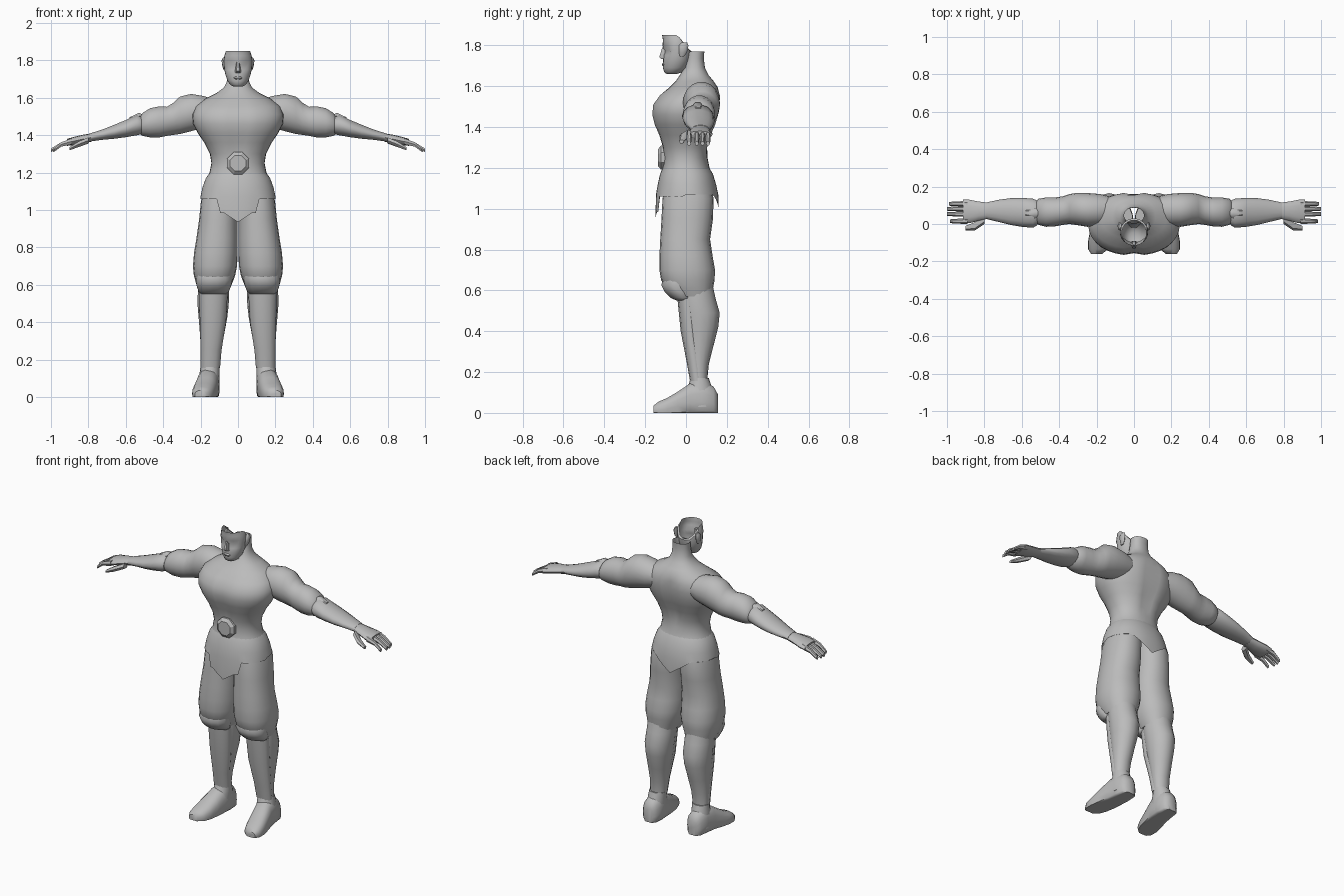
import bpy, bmesh, math
from mathutils import Vector

grey = bpy.data.materials.new("plain grey")
grey.diffuse_color = (0.5, 0.5, 0.5, 1)


def finish(bm, name, mirror=False, angle=50):
    bmesh.ops.recalc_face_normals(bm, faces=bm.faces)
    me = bpy.data.meshes.new(name)
    bm.to_mesh(me)
    bm.free()
    me.materials.append(grey)
    for p in me.polygons:
        p.use_smooth = True
    me.set_sharp_from_angle(angle=math.radians(angle))
    ob = bpy.data.objects.new(name, me)
    bpy.context.collection.objects.link(ob)
    if mirror:
        ob.modifiers.new("Mirror", 'MIRROR').use_mirror_merge = False
    return ob


def loft(name, axis, rings, n=16, mirror=False, caps=(True, True), power=1.0, warp=None):
    """Skin oval rings (t, u_low, u_high, v_low, v_high) along an axis."""
    bm = bmesh.new()
    loops = []
    for t, u0, u1, v0, v1 in rings:
        loop = []
        for i in range(n):
            a = 2 * math.pi * i / n
            c, s = math.cos(a), math.sin(a)
            u = (u0 + u1) / 2 + (u1 - u0) / 2 * math.copysign(abs(c) ** power, c)
            v = (v0 + v1) / 2 + (v1 - v0) / 2 * math.copysign(abs(s) ** power, s)
            co = {'x': (t, u, v), 'y': (u, t, v), 'z': (u, v, t)}[axis]
            loop.append(bm.verts.new(warp(Vector(co)) if warp else co))
        loops.append(loop)
    for a, b in zip(loops, loops[1:]):
        for i in range(n):
            j = (i + 1) % n
            bm.faces.new((a[i], a[j], b[j], b[i]))
    if caps[0]:
        bm.faces.new(loops[0])
    if caps[1]:
        bm.faces.new(loops[-1])
    return finish(bm, name, mirror)


def upright(rows):
    """Centred rings from (z, half_width, y_front, y_back)."""
    return [(z, -w, w, f, b) for z, w, f, b in rows]


# Torso with an open neck; a shallow groove runs down the spine and breastbone
def muscle(p):
    if 1.28 < p.z < 1.58 and abs(p.x) < 0.05:
        p.y += (0.012 if p.y < 0 else -0.014) * (1 - abs(p.x) / 0.05)
    return p


loft("torso", 'z', upright([
    (1.16, .172, -.125, .13), (1.20, .152, -.115, .115), (1.25, .142, -.11, .105),
    (1.30, .150, -.118, .11), (1.36, .180, -.135, .125), (1.41, .215, -.155, .145),
    (1.46, .24, -.168, .16), (1.51, .245, -.163, .168), (1.555, .225, -.13, .168),
    (1.595, .175, -.08, .155), (1.625, .115, -.05, .135), (1.655, .075, -.03, .11),
    (1.69, .058, -.008, .093), (1.735, .053, .0, .087), (1.77, .053, .005, .09)]),
    n=32, caps=(False, False), power=.9, warp=muscle)


# Skirt with a stepped front flap and a pointed back flap
def hem(p):
    if p.z < 1.06:
        x = abs(p.x)
        if p.y > 0:
            p.z = 1.07 - .09 * max(0, 1 - x / .13)
        elif x > .1:
            p.z = 1.06
        else:
            p.z = .985 if x > .075 else .935 + .65 * x
    return p


loft("skirt", 'z', upright([
    (1.20, .150, -.114, .114), (1.17, .172, -.127, .132), (1.12, .190, -.138, .147),
    (1.07, .201, -.147, .158), (1.0, .202, -.150, .160)]),
    n=56, caps=(False, False), power=.9, warp=hem)

# Belt buckle: bevelled octagonal disc
bm = bmesh.new()
outer = [(.064, -.10), (.064, -.122), (.045, -.137)]
loops = [[bm.verts.new((r * math.sin(k * math.pi / 4 + math.pi / 8), y,
                        1.25 + r * math.cos(k * math.pi / 4 + math.pi / 8)))
          for k in range(8)] for r, y in outer]
for a, b in zip(loops, loops[1:]):
    for i in range(8):
        bm.faces.new((a[i], a[i - 1], b[i - 1], b[i]))
bm.faces.new(loops[-1])
finish(bm, "buckle", angle=25)


# Head: open shell cut down behind the brow, with eye sockets
def skull(p):
    top = 1.85 if p.y < -.04 else max(1.77, 1.85 - 1.3 * (p.y + .04))
    p.z = min(p.z, top)
    if 1.765 < p.z < 1.785 and p.y < -.07 and .015 < abs(p.x) < .055:
        p.y += .012
    return p


loft("head", 'z', upright([
    (1.660, .025, -.095, -.045), (1.668, .040, -.106, -.02), (1.69, .056, -.113, .005),
    (1.725, .068, -.112, .02), (1.75, .073, -.110, .025), (1.775, .075, -.110, .028),
    (1.80, .076, -.115, .028), (1.825, .073, -.113, .03), (1.85, .065, -.117, .02)]),
    n=24, caps=(True, False), warp=skull)
loft("nose", 'z', upright([(1.733, .016, -.122, -.09), (1.742, .016, -.134, -.09),
                           (1.79, .008, -.118, -.09)]), n=6)
loft("lips", 'z', upright([(1.698, .018, -.115, -.09), (1.706, .026, -.119, -.09),
                           (1.714, .018, -.115, -.09)]), n=8)
loft("ear", 'z', [(1.745, .066, .075, -.03, -.01), (1.765, .066, .083, -.035, .005),
                  (1.80, .066, .088, -.035, .012), (1.815, .066, .08, -.02, .005)], n=8, mirror=True)

# Arms (rings run outward along x)
loft("upper_arm", 'x', [
    (.10, .02, .14, 1.47, 1.58), (.18, -.01, .16, 1.44, 1.61), (.25, -.015, .166, 1.42, 1.622),
    (.31, -.005, .166, 1.405, 1.608), (.345, .0, .16, 1.40, 1.575), (.38, -.005, .148, 1.395, 1.553),
    (.42, -.012, .142, 1.387, 1.555), (.47, -.015, .142, 1.387, 1.545), (.51, -.005, .135, 1.395, 1.52),
    (.53, .015, .115, 1.41, 1.49)], n=18, mirror=True)
loft("forearm", 'x', [
    (.515, -.005, .125, 1.405, 1.50), (.54, -.02, .135, 1.398, 1.51), (.60, -.015, .14, 1.388, 1.482),
    (.66, -.005, .138, 1.380, 1.457), (.72, .01, .13, 1.375, 1.433), (.79, .027, .115, 1.366, 1.41)],
    n=14, mirror=True)
loft("elbow_point", 'x', [(.50, .045, .075, 1.498, 1.507), (.53, .03, .085, 1.48, 1.522),
                          (.58, .04, .08, 1.46, 1.498)], n=6, mirror=True)
loft("palm", 'x', [(.78, .028, .114, 1.366, 1.41), (.83, .018, .12, 1.355, 1.402),
                   (.88, .004, .13, 1.345, 1.39), (.915, .006, .13, 1.343, 1.38)],
     n=12, mirror=True)
for name, y, tip in (("index_finger", .015, .985), ("middle_finger", .053, 1.0),
                     ("ring_finger", .081, 1.0), ("little_finger", .108, .99)):
    loft(name, 'x', [(.89, y - .015, y + .015, 1.348, 1.385), (.945, y - .013, y + .013, 1.337, 1.364),
                     (tip, y - .010, y + .010, 1.308, 1.330)], n=6, mirror=True)
loft("thumb", 'x', [(.80, .0, .05, 1.352, 1.39), (.85, -.034, .01, 1.335, 1.37),
                    (.90, -.034, -.01, 1.318, 1.338)], n=6, mirror=True)

# Baggy trousers, knee pads and shins
loft("trouser_leg", 'z', [
    (1.12, .005, .175, -.10, .12), (1.05, .003, .198, -.115, .135), (.95, .003, .208, -.120, .132),
    (.85, .002, .222, -.126, .118), (.77, .002, .235, -.130, .13), (.70, .005, .241, -.130, .142),
    (.65, .015, .236, -.122, .14), (.61, .03, .225, -.095, .132), (.57, .048, .212, -.055, .13)],
    n=20, mirror=True, power=.9)
loft("knee_pad", 'z', [
    (.65, .03, .222, -.115, .02), (.625, .03, .226, -.123, .03), (.59, .038, .22, -.105, .04),
    (.562, .05, .21, -.075, .04), (.55, .065, .195, -.045, .03)], n=14, mirror=True)
loft("shin", 'z', [
    (.62, .05, .212, -.03, .132), (.56, .047, .215, -.035, .145), (.49, .05, .216, -.027, .165),
    (.42, .058, .21, -.018, .158), (.33, .075, .203, -.004, .135), (.24, .09, .198, .012, .112),
    (.17, .098, .197, .025, .105), (.13, .10, .197, .03, .105)], n=16, mirror=True)
loft("shin_guard", 'z', [
    (.56, .055, .207, -.042, .06), (.40, .064, .204, -.026, .07), (.25, .088, .2, .003, .08),
    (.155, .096, .2, .02, .088)], n=12, mirror=True)


# Boots: heel-to-toe foot with flat sole, plus ankle collar
def sole(p):
    p.z = max(p.z, 0)
    return p


loft("foot", 'y', [
    (.157, .125, .18, -.02, .09), (.135, .103, .205, -.04, .13), (.08, .098, .213, -.05, .155),
    (.02, .102, .222, -.05, .145), (-.04, .112, .236, -.04, .105), (-.09, .123, .245, -.035, .075),
    (-.135, .14, .245, -.03, .055), (-.16, .17, .23, -.01, .035)],
    n=18, mirror=True, power=.8, warp=sole)
loft("boot_collar", 'z', [(.17, .098, .2, .022, .112), (.13, .098, .205, .01, .125),
                          (.08, .1, .212, -.02, .145), (.03, .1, .215, -.03, .152)], n=16, mirror=True)
